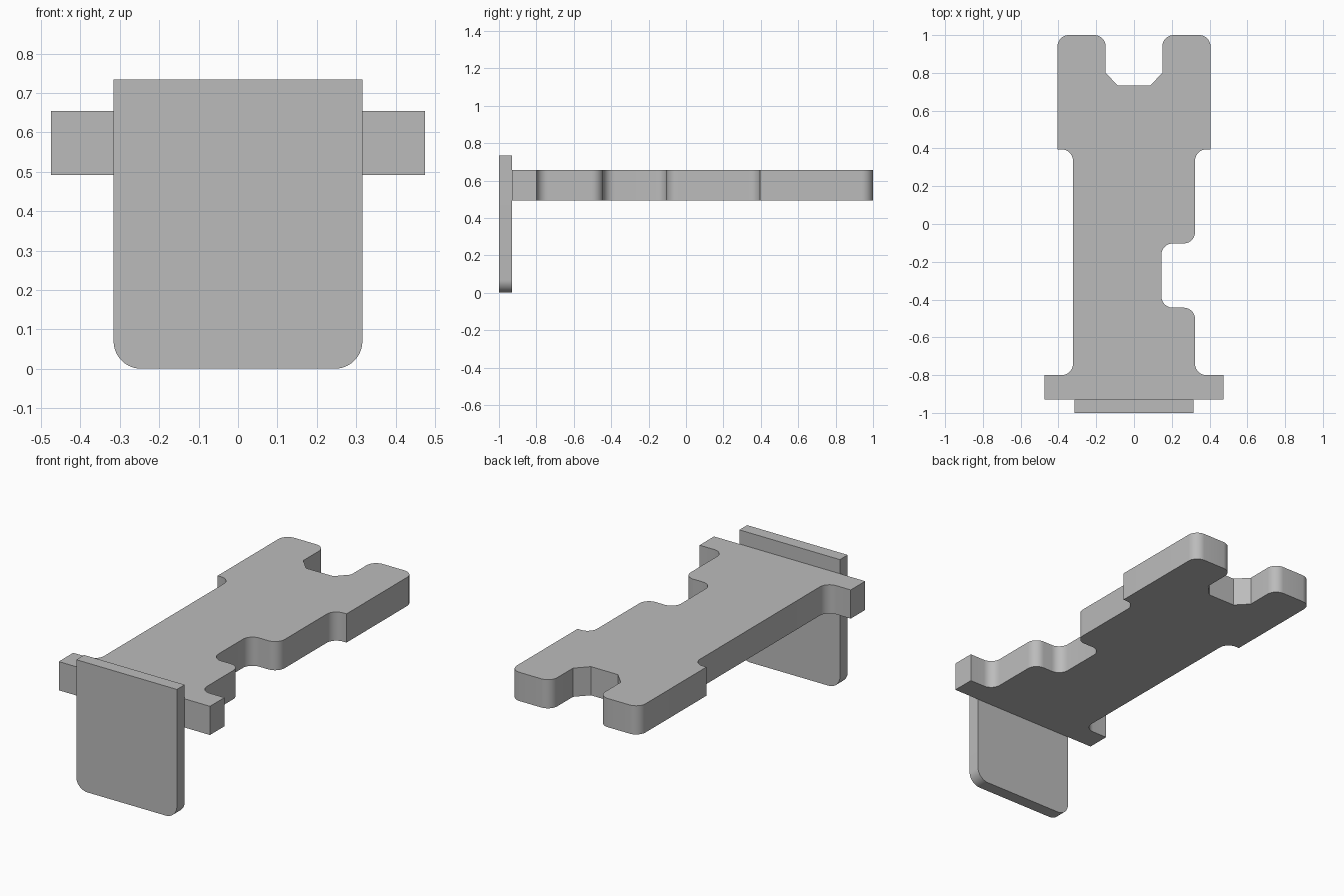
import bpy, bmesh, math
from mathutils import Vector

cube = bpy.data.objects.get("Cube")
if cube:
    bpy.data.objects.remove(cube, do_unlink=True)

grey = bpy.data.materials.new("plain_grey")
grey.use_nodes = True
colour = (0.5, 0.5, 0.5, 1)
grey.diffuse_color = colour
grey.node_tree.nodes["Principled BSDF"].inputs["Base Color"].default_value = colour


def rounded(corners, steps=10):
    """Outline from (x, y, radius) corners, each filleted by its radius."""
    out = []
    for i, (x, y, r) in enumerate(corners):
        p = Vector((x, y))
        if not r:
            out.append(p)
            continue
        a = (Vector(corners[i - 1][:2]) - p).normalized()
        b = (Vector(corners[(i + 1) % len(corners)][:2]) - p).normalized()
        half = a.angle(b) / 2
        centre = p + (a + b).normalized() * r / math.sin(half)
        start = p + a * r / math.tan(half) - centre
        end = p + b * r / math.tan(half) - centre
        sweep = start.angle_signed(end)
        for k in range(steps + 1):
            t = -sweep * k / steps
            c, s = math.cos(t), math.sin(t)
            out.append(centre + Vector((c * start.x - s * start.y,
                                        s * start.x + c * start.y)))
    return out


def slab(name, outline, place, depth):
    """Extrude an outline, mapped into space by place, along depth."""
    bm = bmesh.new()
    face = bm.faces.new([bm.verts.new(place(p)) for p in outline])
    ext = bmesh.ops.extrude_face_region(bm, geom=[face], use_keep_orig=True)
    bmesh.ops.translate(bm, vec=depth, verts=[
        v for v in ext["geom"] if isinstance(v, bmesh.types.BMVert)])
    bmesh.ops.recalc_face_normals(bm, faces=bm.faces)
    mesh = bpy.data.meshes.new(name)
    bm.to_mesh(mesh)
    bm.free()
    mesh.materials.append(grey)
    obj = bpy.data.objects.new(name, mesh)
    bpy.context.collection.objects.link(obj)
    bpy.ops.object.select_all(action="DESELECT")
    obj.select_set(True)
    bpy.context.view_layer.objects.active = obj
    bpy.ops.object.shade_smooth_by_angle(angle=math.radians(30))


# Bar: flange, waist and forked end, with a notch in the left side only
R = 0.06
flange = [(0.475, -0.93, 0), (0.475, -0.8, 0), (0.323, -0.8, R)]
notch = [(0.323, -0.443, R), (0.145, -0.443, R),
         (0.145, -0.103, R), (0.323, -0.103, R)]
fork = [(0.323, 0.395, R), (0.405, 0.395, 0), (0.405, 1, R),
        (0.15, 1, R), (0.15, 0.8, 0), (0.085, 0.732, 0)]
mirrored = [(-x, y, r) for x, y, r in reversed(flange + fork)]
slab("notched_bar", rounded(flange + notch + fork + mirrored),
     lambda p: (p.x, p.y, 0.492), (0, 0, 0.163))

# Front plate: upright, with rounded lower corners
W = 0.316
slab("front_plate",
     rounded([(-W, 0, 0.07), (W, 0, 0.07), (W, 0.735, 0), (-W, 0.735, 0)]),
     lambda p: (p.x, -1, p.y), (0, 0.07, 0))
